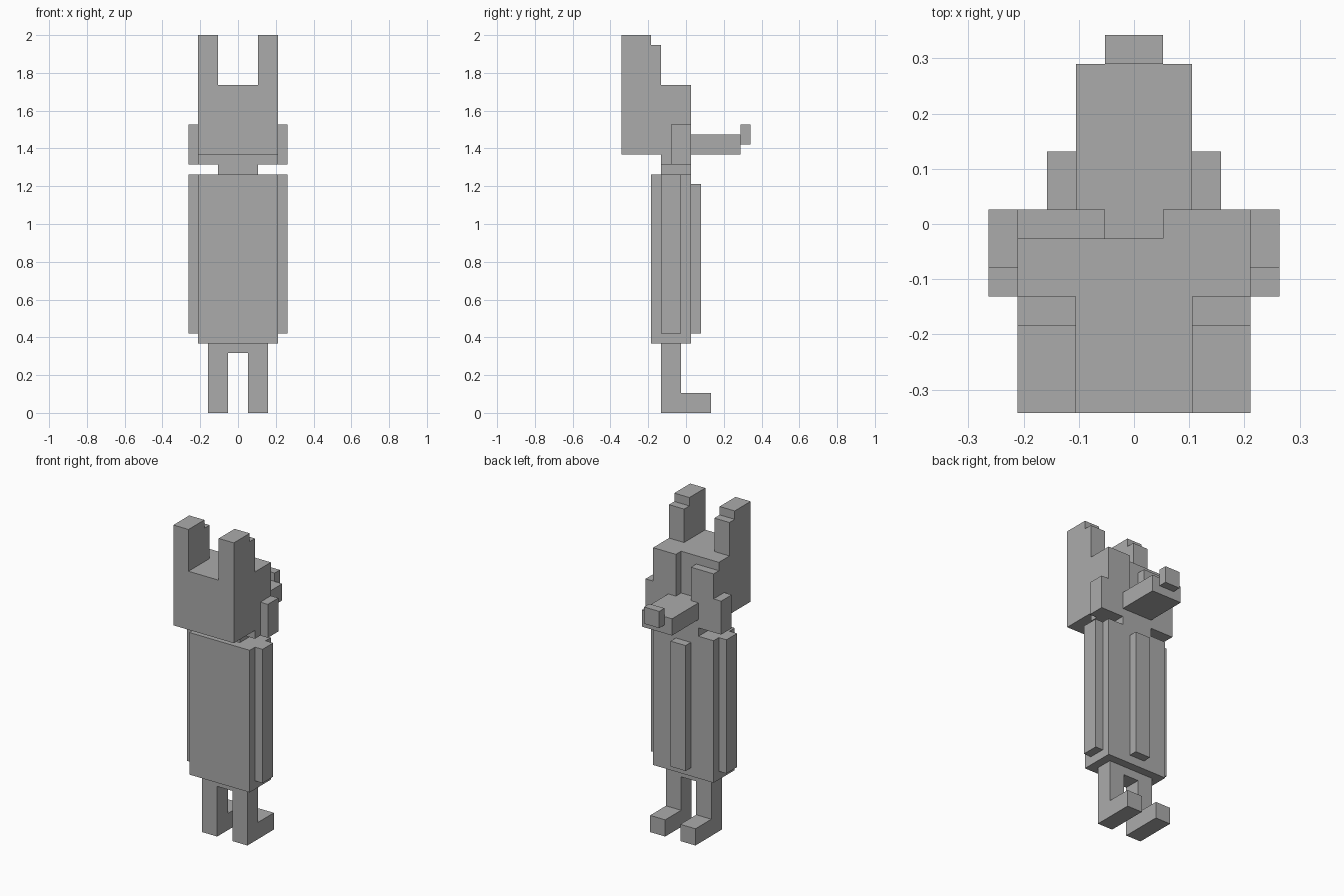
import bpy
import bmesh
from mathutils import Vector

cube = bpy.data.objects.get("Cube")
if cube:
    bpy.data.objects.remove(cube, do_unlink=True)

U = 2 / 38  # one block of the model's grid

grey = bpy.data.materials.new("plain grey")
grey.use_nodes = True
COLOUR = (0.41, 0.41, 0.41, 1)
grey.diffuse_color = COLOUR
grey.node_tree.nodes["Principled BSDF"].inputs["Base Color"].default_value = COLOUR


def box(name, x, y, z):
    """Flat-sided block from its (low, high) grid range on each axis."""
    low, high = (Vector(c) * U for c in zip(x, y, z))
    bm = bmesh.new()
    bmesh.ops.create_cube(bm, size=1)
    for v in bm.verts:
        v.co = (low + high) / 2 + v.co * (high - low)
    mesh = bpy.data.meshes.new(name)
    bm.to_mesh(mesh)
    bm.free()
    mesh.materials.append(grey)
    obj = bpy.data.objects.new(name, mesh)
    bpy.context.collection.objects.link(obj)
    return obj


def pair(name, x, y, z):
    """The same block on both sides."""
    box("left_" + name, x, y, z)
    box("right_" + name, (-x[1], -x[0]), y, z)


# Legs and feet
pair("leg", (1, 3), (-2.5, -0.5), (0, 7))
pair("foot", (1, 3), (-0.5, 2.5), (0, 2))
box("hips", (-1, 1), (-2.5, -0.5), (6, 7))

# Body, arms and the strip down its rear side
box("body", (-4, 4), (-3.5, 0.5), (7, 24))
pair("arm", (4, 5), (-2.5, -0.5), (8, 24))
box("body_strip", (-1, 1), (0.5, 1.5), (8, 23))

# Neck and head
box("neck", (-2, 2), (-2.5, 0.5), (24, 25))
box("jaw", (-4, 4), (-2.5, 0.5), (25, 26))
box("head", (-4, 4), (-6.5, -0.5), (26, 33))
box("left_face_panel", (1, 4), (-0.5, 0.5), (26, 33))
box("right_face_panel", (-4, -1), (-0.5, 0.5), (26, 32))
box("snout_root", (-1, 1), (-0.5, 0.5), (26, 28))
pair("cheek", (4, 5), (-1.5, 0.5), (25, 29))

# Snout and nose
box("snout", (-2, 2), (0.5, 5.5), (26, 28))
box("nose", (-1, 1), (5.5, 6.5), (27, 29))

# Tall ears with a stepped top
pair("ear", (2, 4), (-6.5, -3.5), (33, 38))
pair("ear_step", (2, 4), (-3.5, -2.5), (33, 37))
